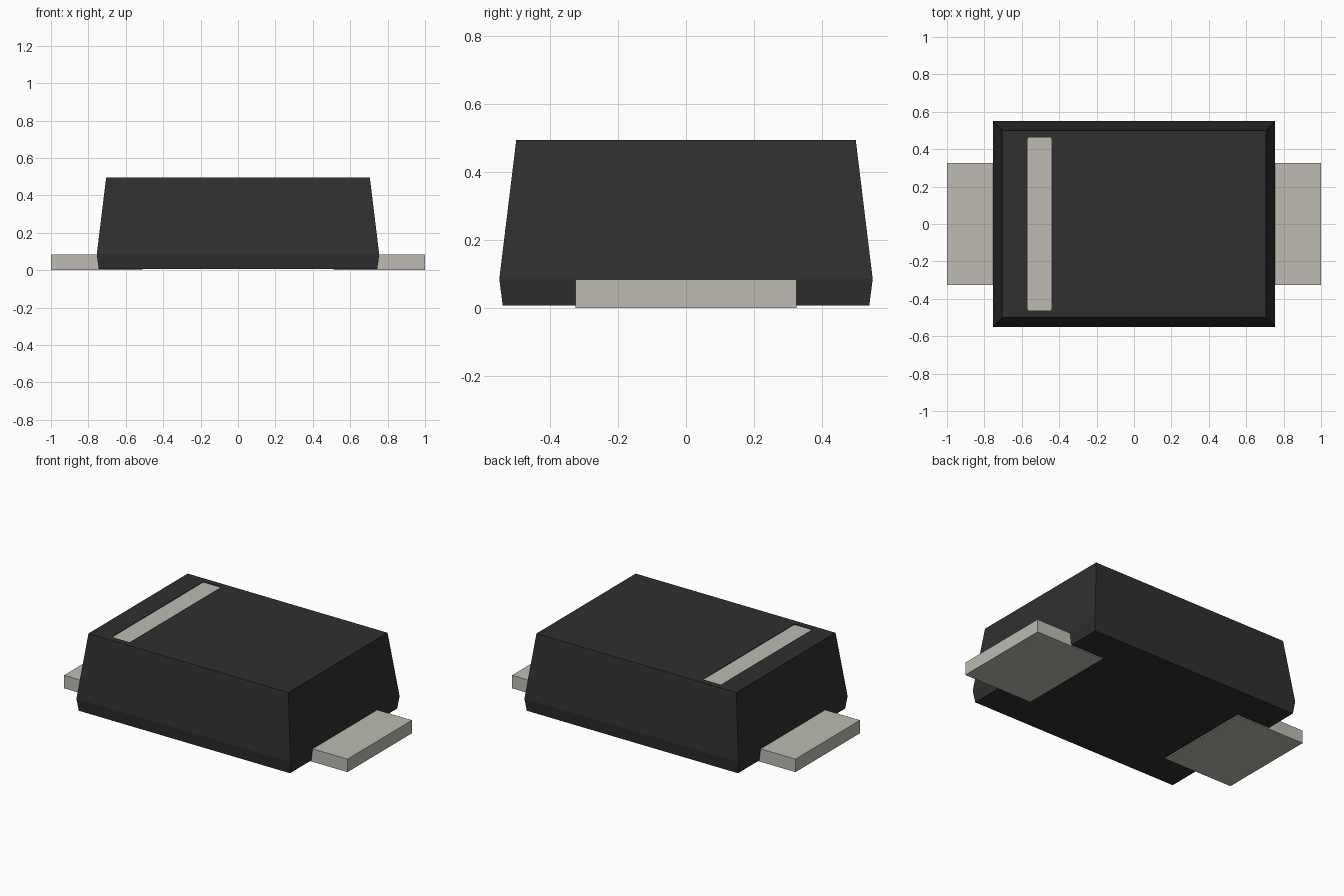
import bpy, bmesh, math

cube = bpy.data.objects.get("Cube")
if cube:
    bpy.data.objects.remove(cube, do_unlink=True)


def material(name, rgb):
    m = bpy.data.materials.new(name)
    m.use_nodes = True
    m.diffuse_color = (*rgb, 1)
    m.node_tree.nodes["Principled BSDF"].inputs["Base Color"].default_value = (*rgb, 1)
    return m


black = material("black_plastic", (0.029, 0.029, 0.029))
metal = material("warm_grey_metal", (0.51, 0.50, 0.445))


def loft(name, rings, mat):
    """Skin a stack of closed rings and cap both ends."""
    bm = bmesh.new()
    loops = [[bm.verts.new(p) for p in ring] for ring in rings]
    n = len(loops[0])
    for a, b in zip(loops, loops[1:]):
        for i in range(n):
            j = (i + 1) % n
            bm.faces.new((a[i], a[j], b[j], b[i]))
    bm.faces.new(loops[0][::-1])
    bm.faces.new(loops[-1])
    bmesh.ops.recalc_face_normals(bm, faces=bm.faces)
    mesh = bpy.data.meshes.new(name)
    bm.to_mesh(mesh)
    bm.free()
    mesh.materials.append(mat)
    ob = bpy.data.objects.new(name, mesh)
    bpy.context.collection.objects.link(ob)
    return ob


def rect(hx, hy, z, cx=0.0):
    return [(cx + sx * hx, sy * hy, z) for sx, sy in ((-1, -1), (1, -1), (1, 1), (-1, 1))]


def rounded(hx, hy, z, cx, r=0.01, steps=4):
    pts = []
    for q, (sx, sy) in enumerate(((1, 1), (-1, 1), (-1, -1), (1, -1))):
        for k in range(steps + 1):
            a = math.pi / 2 * (q + k / steps)
            pts.append((cx + sx * (hx - r) + r * math.cos(a),
                        sy * (hy - r) + r * math.sin(a), z))
    return pts


# Moulded body: drafted above and below the parting line
TOP = 0.495
body = loft("body", [rect(0.745, 0.54, 0.007), rect(0.755, 0.55, 0.085),
                     rect(0.705, 0.50, TOP)], black)

# Shallow pocket in the top for the polarity stripe
SX, HX, HY = -0.505, 0.064, 0.462
cutter = loft("stripe_cutter", [rounded(HX, HY, TOP - 0.008, SX),
                                rounded(HX, HY, TOP + 0.05, SX)], black)
cutter.hide_render = True
cutter.hide_set(True)
cut = body.modifiers.new("stripe_pocket", "BOOLEAN")
cut.operation = "DIFFERENCE"
cut.solver = "EXACT"
cut.object = cutter
bpy.context.view_layer.objects.active = body
bpy.ops.object.modifier_apply(modifier=cut.name)
bpy.data.objects.remove(cutter, do_unlink=True)

# Stripe plate lying in the pocket
loft("polarity_stripe", [rounded(HX, HY, TOP - 0.009, SX),
                         rounded(HX, HY, TOP - 0.004, SX)], metal)

# Flat terminals, standing slightly proud of the underside
for name, side in (("left_terminal", 1), ("right_terminal", -1)):
    loft(name, [rect(0.245, 0.325, 0.0, side * 0.755),
                rect(0.245, 0.325, 0.083, side * 0.755)], metal)
